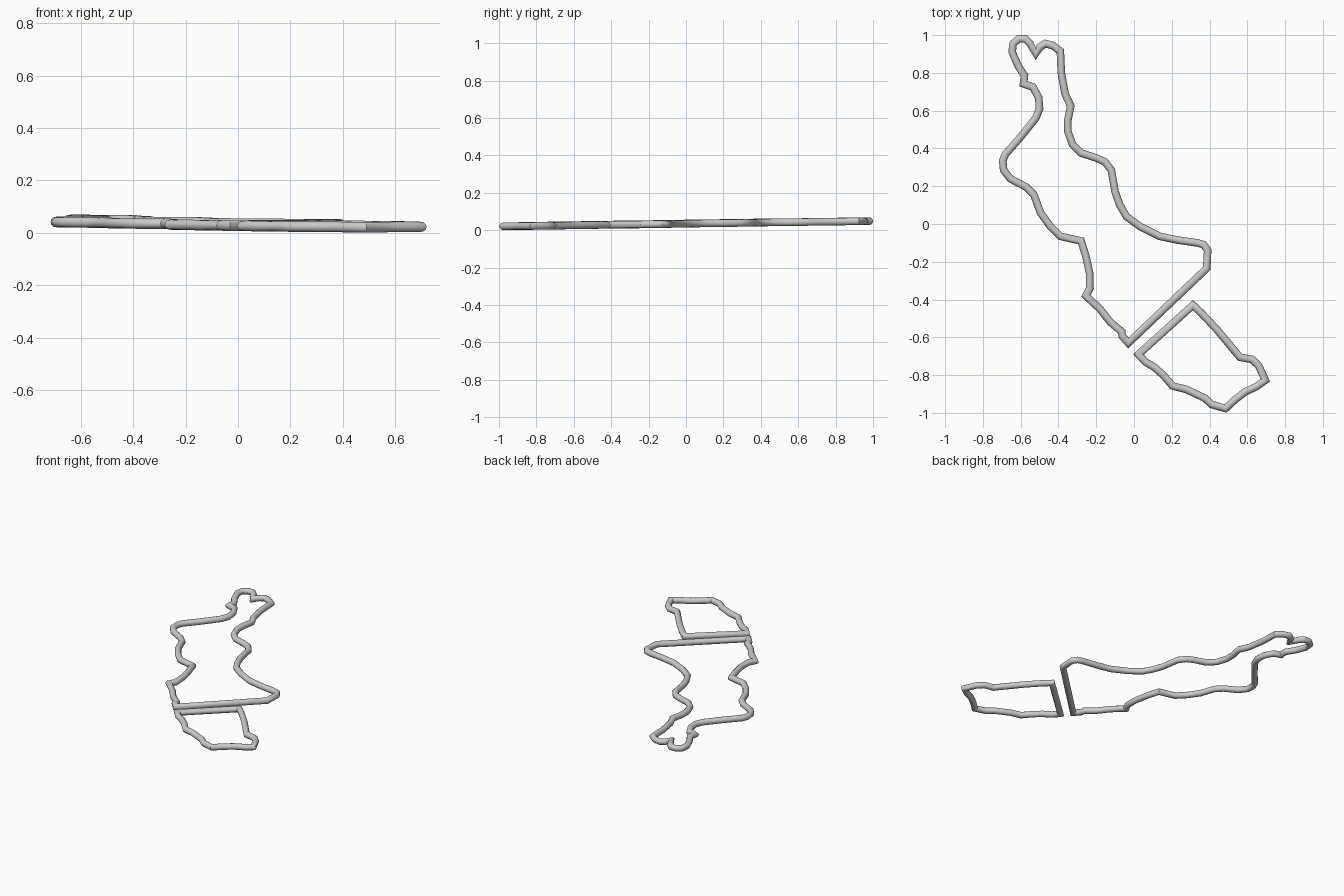
import bpy, bmesh, math
from mathutils import Vector

if "Cube" in bpy.data.objects:
    bpy.data.objects.remove(bpy.data.objects["Cube"])

RADIUS = 0.02
SIDES = 12


def lift(x, y):
    # the outlines lie on a very gently sloping plane
    return 0.035 - 0.003 * x + 0.0125 * y


def tube_loop(name, outline):
    """Sweep a round section round a closed outline with mitred corners."""
    pts = [Vector((x, y, lift(x, y))) for x, y in outline]
    n = len(pts)
    bm = bmesh.new()
    rings = []
    for i, p in enumerate(pts):
        a = (p - pts[i - 1]).normalized()
        b = (pts[(i + 1) % n] - p).normalized()
        tangent = a + b
        side = Vector((-tangent.y, tangent.x, 0)).normalized()
        miter = min(1 / max((a + b).length / 2, 0.1), 1.6)
        ring = []
        for k in range(SIDES):
            t = 2 * math.pi * k / SIDES
            ring.append(bm.verts.new(p + side * (math.cos(t) * RADIUS * miter)
                                     + Vector((0, 0, math.sin(t) * RADIUS))))
        rings.append(ring)
    for i in range(n):
        r, s = rings[i], rings[(i + 1) % n]
        for k in range(SIDES):
            m = (k + 1) % SIDES
            bm.faces.new((r[k], r[m], s[m], s[k]))
    bmesh.ops.recalc_face_normals(bm, faces=bm.faces)
    mesh = bpy.data.meshes.new(name)
    bm.to_mesh(mesh)
    bm.free()
    obj = bpy.data.objects.new(name, mesh)
    bpy.context.collection.objects.link(obj)
    bpy.ops.object.select_all(action='DESELECT')
    obj.select_set(True)
    bpy.context.view_layer.objects.active = obj
    bpy.ops.object.shade_smooth_by_angle(angle=math.radians(35))
    return obj


# long upper outline, counter-clockwise from its bottom tip
tube_loop("upper_outline", [
    (-.03, -.63), (.385, -.235), (.39, -.14), (.37, -.11), (.335, -.1),
    (.23, -.085), (.135, -.065), (.035, -.015), (-.04, .04), (-.075, .1),
    (-.1, .17), (-.12, .285), (-.155, .33), (-.2, .35), (-.28, .375),
    (-.325, .42), (-.35, .49), (-.35, .55), (-.335, .625), (-.365, .69),
    (-.385, .8), (-.39, .915), (-.43, .945), (-.47, .955), (-.5, .935),
    (-.52, .9), (-.55, .955), (-.575, .98), (-.61, .98), (-.64, .955),
    (-.645, .91), (-.615, .84), (-.58, .785), (-.585, .742), (-.535, .725),
    (-.505, .67), (-.5, .61), (-.52, .56), (-.605, .455), (-.68, .37),
    (-.695, .335), (-.69, .285), (-.655, .24), (-.57, .195), (-.53, .155),
    (-.495, .06), (-.445, -.01), (-.39, -.065), (-.28, -.09), (-.255, -.17),
    (-.235, -.26), (-.233, -.34), (-.255, -.38), (-.18, -.45), (-.125, -.52),
    (-.065, -.57), (-.063, -.592)])

# small lower outline, clockwise from its left corner
tube_loop("lower_outline", [
    (.024, -.69), (.312, -.43), (.36, -.475), (.44, -.56), (.56, -.705),
    (.625, -.717), (.66, -.75), (.695, -.827), (.65, -.86), (.59, -.888),
    (.535, -.93), (.485, -.977), (.41, -.955), (.375, -.922), (.275, -.875),
    (.205, -.858), (.155, -.8), (.11, -.76), (.06, -.73)])
